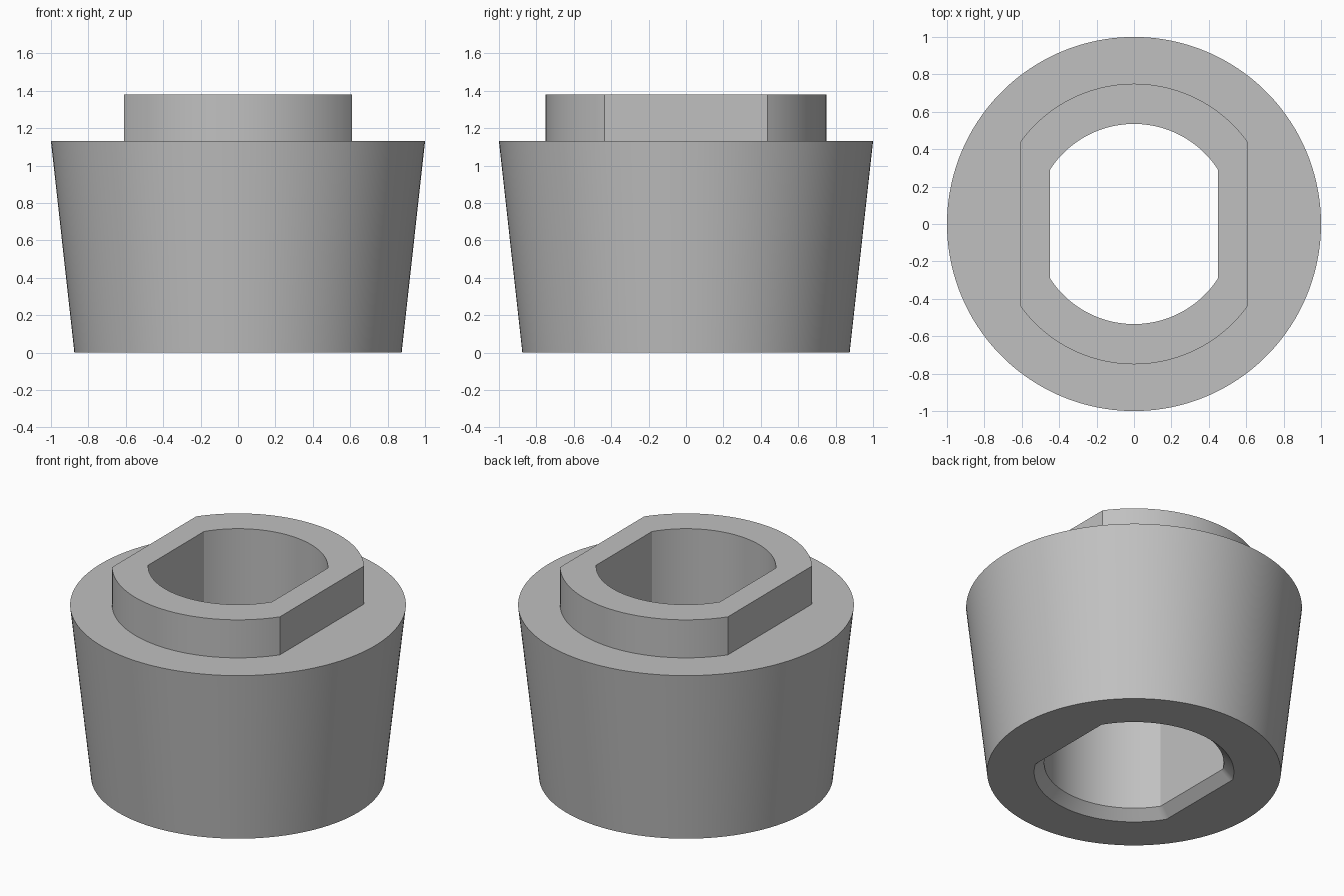
import bpy, bmesh
from math import acos, cos, sin, pi, radians

cube = bpy.data.objects.get("Cube")
if cube:
    bpy.data.objects.remove(cube)

ARC, FLAT = 48, 28          # steps along each round side and each flat side
CORNER = acos(0.61 / 0.75)  # sector split used for plain circles


def outline(radius, flat=None):
    """Circle, or circle trimmed by two flats at x = +-flat."""
    corner = acos(flat / radius) if flat else CORNER
    half = []
    for i in range(FLAT):
        t = 2 * i / FLAT - 1
        if flat:
            half.append((flat, t * radius * sin(corner)))
        else:
            half.append((radius * cos(t * corner), radius * sin(t * corner)))
    for i in range(ARC):
        a = corner + (pi - 2 * corner) * i / ARC
        half.append((radius * cos(a), radius * sin(a)))
    return half + [(-x, -y) for x, y in half]


# Neutral grey
grey = bpy.data.materials.new("plain_grey")
grey.use_nodes = True
colour = (0.53, 0.53, 0.53, 1)
grey.diffuse_color = colour
grey.node_tree.nodes["Principled BSDF"].inputs["Base Color"].default_value = colour

# Closed section: tapered wall, shoulder, flatted collar, bore, bottom chamfer
sections = [
    (0.875, None, 0), (1, None, 1.13),
    (0.75, 0.61, 1.13), (0.75, 0.61, 1.38),
    (0.535, 0.45, 1.38), (0.535, 0.45, 0.06),
    (0.595, 0.51, 0),
]
bm = bmesh.new()
rings = [[bm.verts.new((x, y, z)) for x, y in outline(r, f)] for r, f, z in sections]
for low, high in zip(rings, rings[1:] + rings[:1]):
    n = len(low)
    for i in range(n):
        j = (i + 1) % n
        bm.faces.new((low[i], low[j], high[j], high[i]))
bmesh.ops.recalc_face_normals(bm, faces=bm.faces)

mesh = bpy.data.meshes.new("tapered_bushing")
bm.to_mesh(mesh)
bm.free()
mesh.materials.append(grey)
bushing = bpy.data.objects.new("tapered_bushing", mesh)
bpy.context.collection.objects.link(bushing)

# Smooth round walls, crisp edges
bpy.ops.object.select_all(action='DESELECT')
bushing.select_set(True)
bpy.context.view_layer.objects.active = bushing
bpy.ops.object.shade_smooth_by_angle(angle=radians(25))
